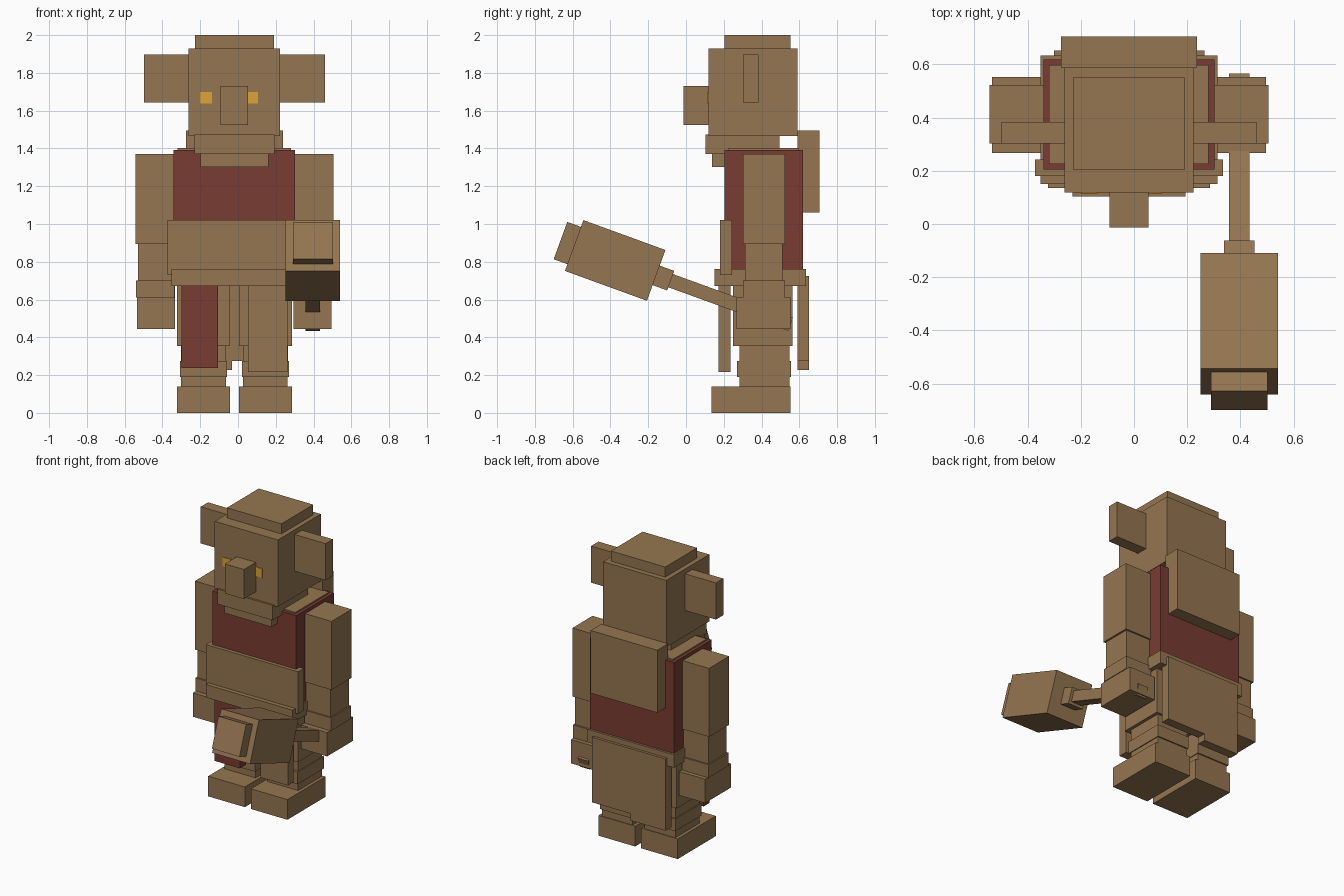
import bpy, math
from mathutils import Vector, Matrix

cube = bpy.data.objects.get("Cube")
if cube:
    bpy.data.objects.remove(cube, do_unlink=True)

MID = -0.019  # the body's plane of symmetry


def material(name, rgb):
    m = bpy.data.materials.new(name)
    m.use_nodes = True
    colour = (*rgb, 1)
    m.diffuse_color = colour
    m.node_tree.nodes["Principled BSDF"].inputs["Base Color"].default_value = colour
    return m


brown = material("clay brown", (0.30, 0.18, 0.083))
red = material("dark red", (0.19, 0.045, 0.032))
amber = material("amber", (0.72, 0.37, 0.038))


def box(name, x, y, z, mat=brown):
    """Axis-aligned block given its (low, high) range on each axis."""
    bpy.ops.mesh.primitive_cube_add(size=1)
    o = bpy.context.object
    o.name = name
    size = [r[1] - r[0] for r in (x, y, z)]
    centre = Vector([(r[0] + r[1]) / 2 for r in (x, y, z)])
    o.data.transform(Matrix.Translation(centre) @ Matrix.Diagonal((*size, 1)))
    o.data.materials.append(mat)
    return o


def centred(name, half, y, z, mat=brown):
    return box(name, (MID - half, MID + half), y, z, mat)


def pair(name, inner, outer, y, z):
    """Matching blocks on both sides of the body."""
    box("left_" + name, (MID + inner, MID + outer), y, z)
    box("right_" + name, (MID - outer, MID - inner), y, z)


# Head
centred("head", 0.242, (0.118, 0.589), (1.466, 1.93))
centred("crown", 0.209, (0.204, 0.553), (1.90, 2.0))
centred("nose", 0.073, (-0.013, 0.13), (1.525, 1.73))
centred("jaw", 0.212, (0.104, 0.494), (1.37, 1.473))
centred("chin", 0.18, (0.137, 0.46), (1.303, 1.37))
pair("ear", 0.23, 0.479, (0.303, 0.383), (1.643, 1.897))
box("right_eye", (-0.20, -0.138), (0.114, 0.120), (1.637, 1.70), amber)
box("left_eye", (0.044, 0.106), (0.114, 0.120), (1.637, 1.70), amber)

# Torso and clothing
centred("tunic", 0.322, (0.205, 0.619), (0.75, 1.393), red)
centred("shoulders", 0.30, (0.226, 0.598), (1.2, 1.402))
centred("back_plate", 0.256, (0.589, 0.706), (1.06, 1.494))
centred("belly_plate", 0.354, (0.18, 0.243), (0.73, 1.022))
centred("belt", 0.333, (0.15, 0.634), (0.672, 0.762))
box("red_front_flap", (-0.30, -0.105), (0.172, 0.236), (0.238, 0.70), red)
box("brown_front_flap", (0.053, 0.262), (0.172, 0.236), (0.217, 0.70))
box("right_back_flap", (-0.30, -0.032), (0.589, 0.652), (0.228, 0.726))
box("left_back_flap", (-0.032, 0.266), (0.589, 0.652), (0.275, 0.726))

# Arms
pair("upper_arm", 0.322, 0.524, (0.303, 0.523), (0.895, 1.37))
pair("forearm", 0.314, 0.511, (0.313, 0.512), (0.60, 0.90))
pair("wrist_cuff", 0.318, 0.52, (0.303, 0.523), (0.61, 0.70))
pair("hand", 0.314, 0.515, (0.268, 0.552), (0.445, 0.61))

# Legs
pair("thigh", 0.023, 0.304, (0.25, 0.563), (0.355, 0.70))
pair("shin", 0.045, 0.282, (0.284, 0.547), (0.14, 0.36))
pair("ankle_cuff", 0.04, 0.288, (0.269, 0.556), (0.19, 0.275))
pair("boot", 0.023, 0.304, (0.135, 0.552), (0.0, 0.14))

# Hammer, laid out along y and then tilted about the middle of its head
hammer_parts = [
    ("hammer_head", 0.145, (-0.231, 0.231), 0.143),
    ("hammer_face", 0.106, (-0.308, -0.22), 0.105),
    ("hammer_collar", 0.058, (0.22, 0.313), 0.055),
    ("hammer_handle", 0.039, (0.30, 0.988), 0.037),
]
for name, half_x, along, half_z in hammer_parts:
    part = box(name, (-half_x, half_x), along, (-half_z, half_z))
    part.rotation_euler.x = math.radians(-20)
    part.location = (0.396, -0.375, 0.807)
